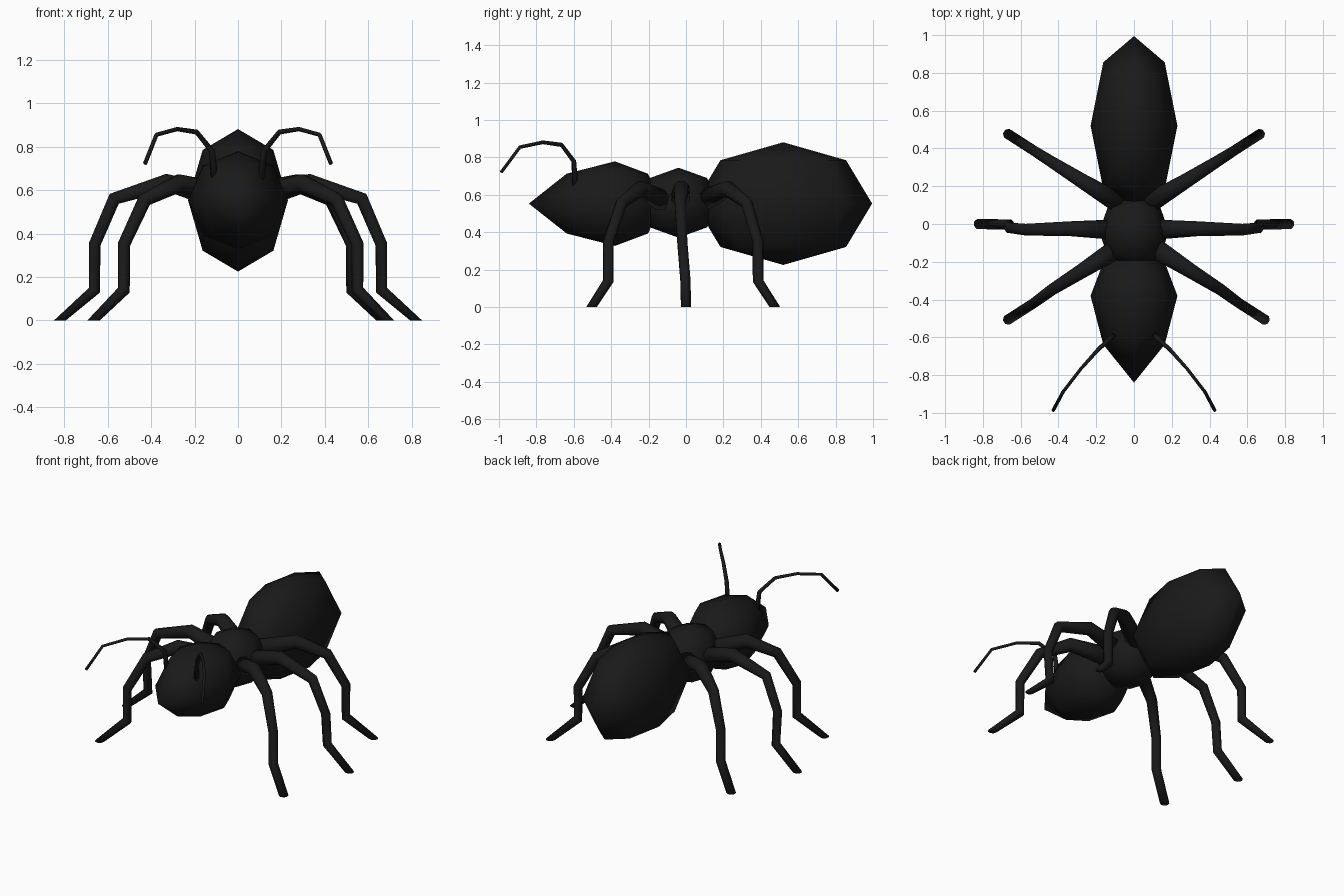
import bpy, bmesh, math
from mathutils import Vector

if "Cube" in bpy.data.objects:
    bpy.data.objects.remove(bpy.data.objects["Cube"])

black = bpy.data.materials.new("black_shell")
black.diffuse_color = (0.01, 0.01, 0.01, 1)
black.use_nodes = True
black.node_tree.nodes["Principled BSDF"].inputs["Base Color"].default_value = black.diffuse_color


def finish(name, bm):
    bmesh.ops.recalc_face_normals(bm, faces=bm.faces)
    for f in bm.faces:
        f.smooth = True
    me = bpy.data.meshes.new(name)
    bm.to_mesh(me)
    bm.free()
    me.materials.append(black)
    ob = bpy.data.objects.new(name, me)
    bpy.context.collection.objects.link(ob)
    return ob


def body(name, centre, rx, front, back, rz, tip=0):
    """Eight-sided, four-ring ball with its own front and back length."""
    bm = bmesh.new()
    bmesh.ops.create_uvsphere(bm, u_segments=8, v_segments=4, radius=1)
    for v in bm.verts:
        x, y, z = v.co
        ny = y * (front if y < 0 else back)
        if y < -0.95:
            ny -= tip
        v.co = Vector(centre) + Vector((x * rx, ny, z * rz))
    return finish(name, bm)


def tube(name, pts, radii, sides, flat_end=False):
    """Tapered tube along a path that bends in one upright plane."""
    pts = [Vector(p) for p in pts]
    run = pts[-1] - pts[0]
    side = Vector((run.x, run.y, 0)).cross(Vector((0, 0, 1))).normalized()
    bm = bmesh.new()
    rings = []
    for i, p in enumerate(pts):
        a = (p - pts[max(i - 1, 0)]).normalized()
        b = (pts[min(i + 1, len(pts) - 1)] - p).normalized()
        t = (a + b).normalized()
        if flat_end and i == len(pts) - 1:
            t = Vector((0, 0, -1))
        up = t.cross(side).normalized()
        ring = []
        for k in range(sides):
            ang = 2 * math.pi * (k + 0.5) / sides
            ring.append(bm.verts.new(p + radii[i] * (math.cos(ang) * side + math.sin(ang) * up)))
        rings.append(ring)
    for r0, r1 in zip(rings, rings[1:]):
        for k in range(sides):
            j = (k + 1) % sides
            bm.faces.new((r0[k], r0[j], r1[j], r1[k]))
    bm.faces.new(rings[0])
    bm.faces.new(rings[-1])
    return finish(name, bm)


# three body sections
body("abdomen", (0, 0.52, 0.553), 0.23, 0.475, 0.475, 0.328)
body("thorax", (0, -0.04, 0.558), 0.185, 0.215, 0.215, 0.187)
body("head", (0, -0.38, 0.553), 0.23, 0.365, 0.25, 0.226, tip=0.095)

# three pairs of legs, from hip to foot
legs = {
    "front_leg": [(0.09, -0.13, 0.57), (0.27, -0.245, 0.632), (0.43, -0.345, 0.555),
                  (0.525, -0.415, 0.35), (0.525, -0.415, 0.14), (0.665, -0.505, 0)],
    "middle_leg": [(0.10, -0.03, 0.57), (0.33, -0.025, 0.635), (0.57, -0.03, 0.56),
                   (0.66, -0.02, 0.35), (0.66, -0.003, 0.14), (0.82, 0, 0)],
    "back_leg": [(0.08, 0.11, 0.58), (0.27, 0.225, 0.632), (0.43, 0.325, 0.555),
                 (0.525, 0.385, 0.35), (0.525, 0.385, 0.14), (0.665, 0.475, 0)],
}
radii = [0.058, 0.043, 0.033, 0.029, 0.029, 0.029]
for name, pts in legs.items():
    for label, s in (("right", 1), ("left", -1)):
        dx = 0.025 if (name, s) == ("front_leg", 1) else 0
        tube(f"{label}_{name}", [(s * x + dx, y, z) for x, y, z in pts], radii, 8, True)

# pair of feelers on the head
feeler = [(0.105, -0.59, 0.62), (0.12, -0.6, 0.78), (0.19, -0.665, 0.867),
          (0.28, -0.765, 0.881), (0.375, -0.888, 0.855), (0.428, -0.987, 0.722)]
for label, s in (("right", 1), ("left", -1)):
    tube(f"{label}_antenna", [(s * x, y, z) for x, y, z in feeler],
         [0.018, 0.014, 0.012, 0.01, 0.01, 0.01], 6)
